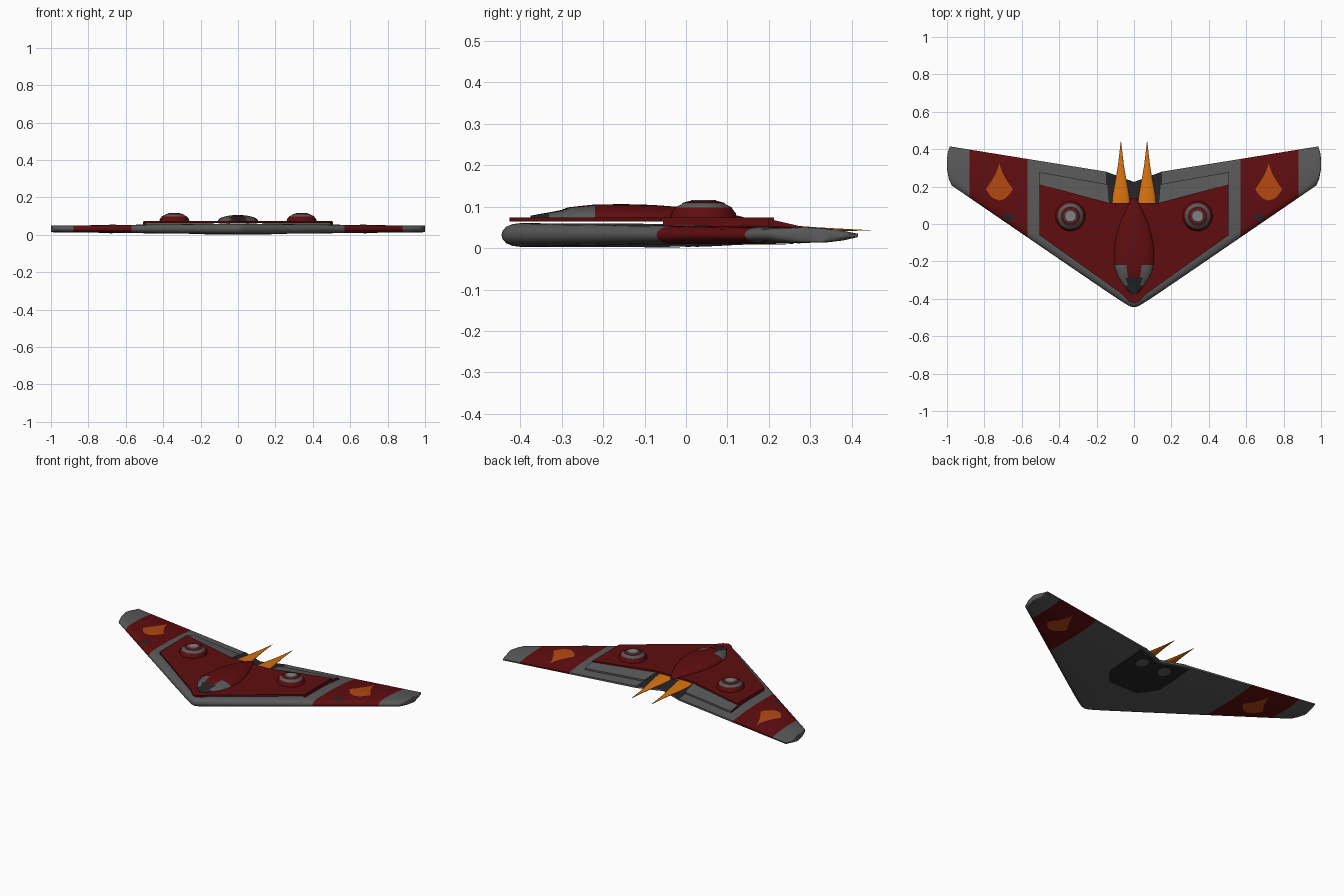
import bpy, bmesh, math

if "Cube" in bpy.data.objects:
    bpy.data.objects.remove(bpy.data.objects["Cube"])

def mat(name, r, g, b):
    m = bpy.data.materials.new(name)
    m.diffuse_color = (r, g, b, 1)
    m.use_nodes = True
    m.node_tree.nodes["Principled BSDF"].inputs["Base Color"].default_value = m.diffuse_color
    return m

GREY = mat("hull grey", .10, .10, .10)
RED = mat("dark red", .115, .004, .005)
ORANGE = mat("flame orange", .68, .17, .005)
MARK = mat("marking orange", .45, .065, .006)
DARK = mat("near black", .018, .018, .02)
LIGHT = mat("light grey", .22, .22, .22)

def finish(name, bm, mats, rule=None, angle=35, recalc=True):
    """Turn a bmesh into an object; rule(face centre, normal) picks the material."""
    if recalc:
        bmesh.ops.recalc_face_normals(bm, faces=bm.faces)
    bm.normal_update()
    if rule:
        for f in bm.faces:
            f.material_index = rule(f.calc_center_median(), f.normal)
    me = bpy.data.meshes.new(name)
    bm.to_mesh(me)
    bm.free()
    for m in mats:
        me.materials.append(m)
    ob = bpy.data.objects.new(name, me)
    bpy.context.collection.objects.link(ob)
    bpy.ops.object.select_all(action='DESELECT')
    ob.select_set(True)
    bpy.context.view_layer.objects.active = ob
    bpy.ops.object.shade_smooth_by_angle(angle=math.radians(angle))
    return ob

def loft(bm, rings, closed=True):
    vs = [[bm.verts.new(p) for p in r] for r in rings]
    n = len(rings[0])
    for a, b in zip(vs, vs[1:]):
        for i in range(n if closed else n - 1):
            j = (i + 1) % n
            bm.faces.new((a[i], a[j], b[j], b[i]))
    bm.faces.new(vs[0])
    bm.faces.new(vs[-1])

def lerp_table(t, x):
    for (x0, y0), (x1, y1) in zip(t, t[1:]):
        if x <= x1:
            return y0 + (y1 - y0) * max(0, x - x0) / (x1 - x0)
    return t[-1][1]

# wing shape: leading edge, trailing edge, heights and aerofoil section
TE = [(0, .225), (.15, .28), (.985, .415), (.995, .385), (1, .35)]
TIP = [(0, 0), (.975, 0), (.99, .025), (1, .07)]

def wing_section(x):
    x = abs(x)
    le = -.462 + .685 * math.hypot(x, .025) + lerp_table(TIP, x)
    return le, lerp_table(TE, x), .003 + .011 * x, .06 - .011 * x

def profile(chord, top):
    r = .045 / chord if chord > .2 else .22
    if top:
        return [(0, .5), (.06 * r, .68), (.25 * r, .85), (.6 * r, .96), (r, 1), (.5, .98), (.75, .85), (1, .58)]
    return [(0, .5), (.06 * r, .32), (.25 * r, .15), (.6 * r, .04), (r, 0), (.6, 0), (.8, .12), (1, .36)]

def surf(x, y, side, off=0):
    le, te, lo, hi = wing_section(x)
    s = min(1, max(0, (y - le) / (te - le)))
    return lo + (hi - lo) * lerp_table(profile(te - le, side > 0), s) + side * off

def wing_ring(x):
    le, te, lo, hi = wing_section(x)
    c = te - le
    pts = profile(c, True) + profile(c, False)[:0:-1]
    return [(x, le + c * s, lo + (hi - lo) * h) for s, h in pts]

half = [.012, .025, .04, .06, .09, .15, .25, .4, .57, .65, .72, .8, .88, .95, .975, .985, .99, .995, 1]
bm = bmesh.new()
loft(bm, [wing_ring(x) for x in [-x for x in half[::-1]] + [0] + half])
finish("wing", bm, [GREY, RED], lambda c, n: int(.57 < abs(c.x) < .88), 40)

# painted patches that follow the wing skin
def patch(name, m, fn, side=1, nu=8, nv=10, off=.002):
    bm = bmesh.new()
    g = []
    for i in range(nu + 1):
        row = []
        for j in range(nv + 1):
            x, y = fn(i / nu, j / nv)
            row.append(bm.verts.new((x, y, surf(x, y, side, off))))
        g.append(row)
    for i in range(nu):
        for j in range(nv):
            bm.faces.new((g[i][j], g[i + 1][j], g[i + 1][j + 1], g[i][j + 1]))
    bmesh.ops.remove_doubles(bm, verts=bm.verts, dist=1e-5)
    bm.normal_update()
    for f in bm.faces:
        if f.normal.z * side < 0:
            f.normal_flip()
    finish(name, bm, [m], recalc=False)

def disc(cx, cy, rx, ry):
    return lambda u, v: (cx + rx * v * math.cos(u * math.tau), cy + ry * v * math.sin(u * math.tau))

def teardrop(cx):
    def fn(u, v):
        w = .072 * (math.sqrt(v / .3) if v < .3 else ((1 - v) / .7) ** 1.5)
        return cx + (2 * u - 1) * w, .125 + .205 * v
    return fn

for s, label in ((-1, "left"), (1, "right")):
    patch(f"marking_top_{label}", MARK, teardrop(.72 * s), 1, 6, 20)
    patch(f"marking_bottom_{label}", MARK, teardrop(.72 * s), -1, 6, 20)
    patch(f"wing_port_{label}", DARK, disc(.67 * s, .035, .03, .018), 1, 12, 3)
    patch(f"engine_vent_{label}", GREY, disc(.08 * s, .17, .035, .04), -1, 16, 3, .003)

# dark engine bay above and below
def bay_top(u, v):
    x = (2 * u - 1) * .15
    return x, .1 + (lerp_table(TE, abs(x)) - .1) * v

def bay_bottom(u, v):
    x = (2 * u - 1) * (.1 + .08 * min(1, v * 4))
    return x, -.1 + (lerp_table(TE, abs(x)) - .01 + .1) * v

patch("engine_bay_top", DARK, bay_top)
patch("engine_bay_bottom", DARK, bay_bottom, -1)

# raised red deck plate
def prism(name, pts, z0, z1, mats, rule=None):
    """Extrude an outline; z0 and z1 are heights or functions of y."""
    bm = bmesh.new()
    loft(bm, [[(x, y, z0) for x, y in pts], [(x, y, z1) for x, y in pts]])
    return finish(name, bm, mats, rule, 25)

side_pts = [(.03, -.412), (.06, -.378), (.505, -.06), (.505, .212), (.13, .112)]
prism("deck_plate", [(0, -.425)] + side_pts + [(-x, y) for x, y in side_pts[::-1]], .064, .074, [RED])

for s, label in ((-1, "left"), (1, "right")):
    # skirt closing the outer edge of the deck
    prism(f"deck_skirt_{label}", [(s * .493, -.055), (s * .505, -.055), (s * .505, .212), (s * .493, .212)],
          .045, .066, [RED])
    # sloped flap behind the deck
    bm = bmesh.new()
    top = [(.13, .1, .066), (.508, .2, .07), (.508, .278, .052), (.14, .212, .052)]
    loft(bm, [[(s * x, y, .036) for x, y, z in top], [(s * x, y, z) for x, y, z in top]])
    finish(f"flap_{label}", bm, [GREY, RED], lambda c, n: int(abs(c.x) > .5), 25)

    # round turret dome
    prof = [(.08, .073), (.078, .084), (.07, .094), (.068, .098), (.052, .106), (.05, .109),
            (.036, .113), (.032, .113), (.03, .116)]
    bm = bmesh.new()
    N = 32
    loft(bm, [[(s * .34 + r * math.cos(math.tau * i / N), .042 + r * math.sin(math.tau * i / N), z)
               for i in range(N)] for r, z in prof])
    def dome_rule(c, n, cx=s * .34):
        r = math.hypot(c.x - cx, c.y - .042)
        return 2 if r < .031 else 1 if r < .036 or .05 < r < .068 and c.z > .09 else 0
    finish(f"dome_{label}", bm, [RED, GREY, LIGHT], dome_rule, 40)

    # engine flame spike
    flame = [(.105, .05), (.15, .045), (.2, .036), (.26, .025), (.32, .015), (.38, .008), (.445, .0005)]
    bm = bmesh.new()
    loft(bm, [[(s * .07 + r * math.cos(math.tau * i / 20), y, .047 - .012 * (y - .1) + .36 * r * math.sin(math.tau * i / 20))
               for i in range(20)] for y, r in flame])
    finish(f"flame_{label}", bm, [ORANGE], angle=50)

# central fuselage hump with canopy
hump = [(-.375, .012, .078), (-.36, .035, .081), (-.33, .055, .086), (-.30, .075, .092), (-.285, .085, .098),
        (-.25, .098, .102), (-.22, .106, .105), (-.15, .11, .106), (-.08, .1, .104), (0, .078, .098),
        (.06, .052, .09), (.11, .028, .082), (.14, .012, .074)]
bm = bmesh.new()
rings = []
for y, w, top in hump:
    arc = [math.pi * i / 16 for i in range(17)]
    rings.append([(w * math.cos(a), y, .066 + (top - .066) * math.sin(a) ** .8) for a in arc])
loft(bm, rings)

def hump_rule(c, n):
    if c.y < -.345 or (c.y < -.285 and abs(c.x) < .035):
        return 2
    if c.y < -.222 and abs(c.x) > .04:
        return 1
    return 2 if c.y < -.285 else 0

finish("fuselage_hump", bm, [RED, GREY, DARK], hump_rule, 40)
